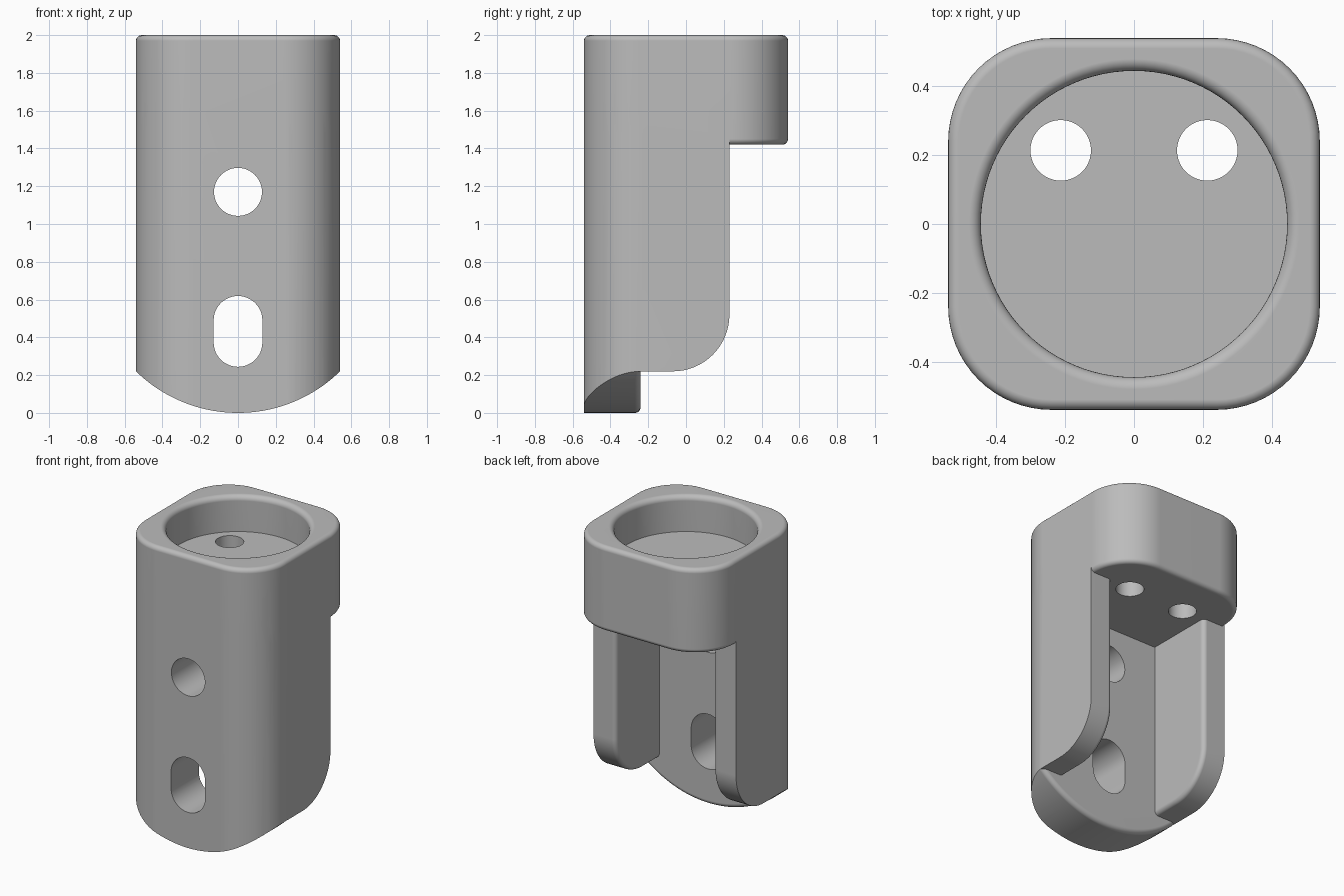
import bpy, bmesh, math
from mathutils import Vector

cube = bpy.data.objects.get("Cube")
if cube:
    bpy.data.objects.remove(cube, do_unlink=True)

HALF, CORNER, FILLET = 0.54, 0.30, 0.03
LEDGE, REAR, PLATE_BACK, SIDE_BOTTOM = 1.42, 0.23, -0.24, 0.22
JOIN = 1.6      # height where the lower parts end inside the socket block

grey = bpy.data.materials.new("plain grey")
grey.use_nodes = True
colour = (0.5, 0.5, 0.5, 1)
grey.diffuse_color = colour
grey.node_tree.nodes["Principled BSDF"].inputs["Base Color"].default_value = colour


def finish(name, bm):
    bmesh.ops.remove_doubles(bm, verts=bm.verts, dist=1e-5)
    bmesh.ops.recalc_face_normals(bm, faces=bm.faces)
    mesh = bpy.data.meshes.new(name)
    bm.to_mesh(mesh)
    bm.free()
    mesh.materials.append(grey)
    obj = bpy.data.objects.new(name, mesh)
    bpy.context.collection.objects.link(obj)
    return obj


def arc(cx, cy, r, start, end, steps):
    angles = [math.radians(start + (end - start) * i / steps) for i in range(steps + 1)]
    return [(cx + r * math.cos(a), cy + r * math.sin(a)) for a in angles]


def loft(name, centre, rings, steps=16):
    """Stack of rounded squares (plain circles when centre is 0), given as (radius, z)."""
    bm = bmesh.new()
    loops = []
    for r, z in rings:
        pts = []
        for q, (sx, sy) in enumerate([(1, 1), (-1, 1), (-1, -1), (1, -1)]):
            quarter = arc(sx * centre, sy * centre, r, 90 * q, 90 * q + 90, steps)
            pts += quarter if centre else quarter[:-1]
        loops.append([bm.verts.new((x, y, z)) for x, y in pts])
    n = len(loops[0])
    for low, high in zip(loops, loops[1:]):
        for i in range(n):
            j = (i + 1) % n
            bm.faces.new((low[i], low[j], high[j], high[i]))
    bm.faces.new(loops[0][::-1])
    bm.faces.new(loops[-1])
    return finish(name, bm)


def extrude(name, outline, place, start, end, fillet=0):
    """Extrude an outline; place(a, b, d) gives its position. The start rim can be rounded."""
    bm = bmesh.new()
    cap = bm.faces.new([bm.verts.new(place(a, b, start)) for a, b in outline])
    rim = list(cap.edges)
    shift = Vector(place(0, 0, end)) - Vector(place(0, 0, start))
    geom = bmesh.ops.extrude_face_region(bm, geom=[cap], use_keep_orig=True)["geom"]
    bmesh.ops.translate(bm, vec=shift, verts=[g for g in geom if isinstance(g, bmesh.types.BMVert)])
    bmesh.ops.recalc_face_normals(bm, faces=bm.faces)
    if fillet:
        bmesh.ops.bevel(bm, geom=rim, offset=fillet, segments=5, profile=0.5, affect='EDGES')
    return finish(name, bm)


def combine(target, tool, operation):
    mod = target.modifiers.new(operation.title(), 'BOOLEAN')
    mod.operation, mod.object, mod.solver = operation, tool, 'EXACT'
    bpy.context.view_layer.objects.active = target
    bpy.ops.object.modifier_apply(modifier=mod.name)
    bpy.data.objects.remove(tool, do_unlink=True)


def along_y(a, b, d):
    return (a, d, b)


# Front plate with a curved lower end
radius = (HALF ** 2 + SIDE_BOTTOM ** 2) / (2 * SIDE_BOTTOM)
spread = math.degrees(math.asin(0.6 / radius))
outline = arc(0, radius, radius, 270 - spread, 270 + spread, 40) + [(0.6, JOIN), (-0.6, JOIN)]
bracket = extrude("socket_bracket", outline, along_y, PLATE_BACK, -0.7, FILLET)

# Side walls with a rounded lower rear corner
side = [(-0.4, JOIN), (-0.4, SIDE_BOTTOM)]
side += arc(REAR - 0.3, SIDE_BOTTOM + 0.3, 0.3, -90, 0, 16) + [(REAR, JOIN)]
for sign in (1, -1):
    wall = extrude("side_wall", side, lambda a, b, d: (sign * d, a, b), 0.37, 0.65, FILLET)
    combine(bracket, wall, 'UNION')

# Trim the lower parts to the rounded square section
section = loft("section", HALF - CORNER, [(CORNER, -0.1), (CORNER, JOIN + 0.1)])
combine(bracket, section, 'INTERSECT')

# Socket block with rounded top and bottom rims
rings = [(CORNER - FILLET + x, LEDGE + FILLET + z) for x, z in arc(0, 0, FILLET, -90, 0, 5)]
rings += [(CORNER - FILLET + x, 2 - FILLET + z) for x, z in arc(0, 0, FILLET, 0, 90, 5)]
combine(bracket, loft("block", HALF - CORNER, rings), 'UNION')

# Round cup with a softened mouth
lip = 0.035
mouth = [(0.445 + lip + x, 2 - lip + z) for x, z in arc(0, 0, lip, 180, 90, 6)]
cup = loft("cup_cutter", 0, [(0.445, 1.755)] + mouth + [(0.445 + lip, 2.1)], 24)
combine(bracket, cup, 'DIFFERENCE')

# Two holes through the cup floor
for sign in (1, -1):
    hole = extrude("floor_hole", arc(sign * 0.213, 0.214, 0.088, 0, 352.5, 47),
                   lambda a, b, d: (a, b, d), 1.2, 1.9)
    combine(bracket, hole, 'DIFFERENCE')

# Round hole and slot through the front plate
round_hole = arc(0, 1.17, 0.127, 0, 352.5, 47)
slot = arc(0, 0.49, 0.129, 0, 180, 24) + arc(0, 0.373, 0.129, 180, 360, 24)
for shape in (round_hole, slot):
    combine(bracket, extrude("plate_hole", shape, along_y, -0.8, 0), 'DIFFERENCE')

# Smooth curved faces, keeping the hard edges
bpy.ops.object.select_all(action='DESELECT')
bracket.select_set(True)
bpy.context.view_layer.objects.active = bracket
bpy.ops.object.shade_smooth_by_angle(angle=math.radians(30))
weighted = bracket.modifiers.new("Weighted normals", 'WEIGHTED_NORMAL')
weighted.keep_sharp = True
